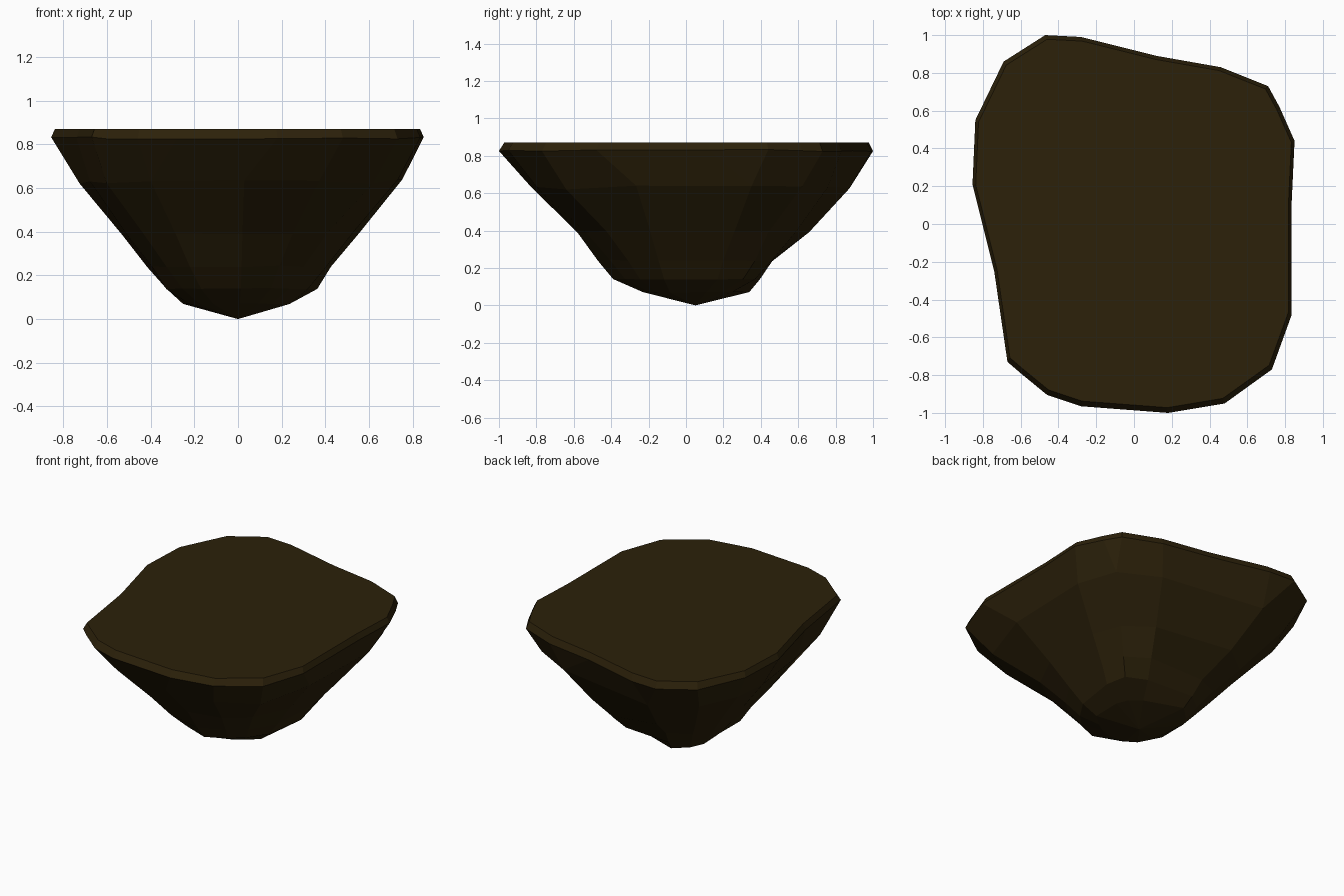
import bpy, bmesh, random
from math import atan2, cos, pi, radians, sin

random.seed(4)
cube = bpy.data.objects.get("Cube")
if cube:
    bpy.data.objects.remove(cube, do_unlink=True)

# One dark earth colour
earth = bpy.data.materials.new("dark_earth_brown")
earth.use_nodes = True
colour = (0.025, 0.015, 0.003, 1)
earth.diffuse_color = colour
bsdf = earth.node_tree.nodes["Principled BSDF"]
bsdf.inputs["Base Color"].default_value = colour
bsdf.inputs["Roughness"].default_value = 0.9

# Irregular rim outline, clockwise from the back
RIM = (
    (-.47, 1), (-.28, .99), (.12, .89), (.46, .83), (.71, .73), (.77, .62),
    (.85, .44), (.835, .12), (.835, -.48), (.73, -.77), (.48, -.95),
    (.18, -1), (-.28, -.965), (-.46, -.905), (-.6, -.79), (-.67, -.73),
    (-.74, -.25), (-.855, .21), (-.84, .55), (-.69, .86))

# Underside ribs: compass angle, then radius at each height, clockwise
HEIGHTS = (.63, .39, .24, .14, .07)
RIBS = (
    (110, .93, .70, .49, .42, .36),
    (62, .86, .66, .52, .42, .28),
    (43, .91, .65, .54, .45, .28),
    (25, .83, .61, .47, .40, .26),
    (-20, .78, .56, .43, .34, .25),
    (-46, .89, .59, .43, .34, .22),
    (-65, .88, .59, .45, .36, .22),
    (-88, .83, .58, .47, .39, .23),
    (-118, .85, .61, .47, .36, .24),
    (-135, .85, .61, .46, .36, .25),
    (-160, .72, .54, .42, .35, .24),
    (165, .75, .55, .43, .34, .25),
    (147, .87, .62, .47, .37, .30),
    (130, .95, .67, .50, .40, .33))


def nearest_rib(x, y):
    """Index of the rib whose angle is closest to a rim point."""
    def gap(i):
        turn = atan2(y, x) - radians(RIBS[i][0])
        return abs((turn + pi) % (2 * pi) - pi)
    return min(range(len(RIBS)), key=gap)


def loop_pairs(count):
    return [(i, (i + 1) % count) for i in range(count)]


bm = bmesh.new()

# Flat top and chamfered rim
top = [bm.verts.new((x * .98, y * .975 + .003, .87)) for x, y in RIM]
rim = [bm.verts.new((x, y, .828 + random.uniform(-.006, .006))) for x, y in RIM]
bm.faces.new(top)
for i, j in loop_pairs(len(RIM)):
    bm.faces.new((top[i], top[j], rim[j], rim[i]))

# Rings of the tapering underside
rings = []
for level, z in enumerate(HEIGHTS):
    rough = z * .02
    ring = []
    for angle, *radii in RIBS:
        a = radians(angle)
        ring.append(bm.verts.new((radii[level] * cos(a), radii[level] * sin(a),
                                  z + random.uniform(-rough, rough))))
    rings.append(ring)

# Shoulder: join each rim point to its nearest rib
owners = [nearest_rib(x, y) for x, y in RIM]
for i, j in loop_pairs(len(RIM)):
    a, b = rings[0][owners[i]], rings[0][owners[j]]
    bm.faces.new((rim[i], rim[j], a) if a is b else (rim[i], rim[j], b, a))

# Faceted walls and the pointed base
tip = bm.verts.new((0, .05, 0))
for i, j in loop_pairs(len(RIBS)):
    for upper, lower in zip(rings, rings[1:]):
        bm.faces.new((upper[i], upper[j], lower[j], lower[i]))
    bm.faces.new((rings[-1][i], rings[-1][j], tip))
bmesh.ops.recalc_face_normals(bm, faces=bm.faces)

mesh = bpy.data.meshes.new("floating_rock")
bm.to_mesh(mesh)
bm.free()
mesh.materials.append(earth)
rock = bpy.data.objects.new("floating_rock", mesh)
bpy.context.collection.objects.link(rock)
